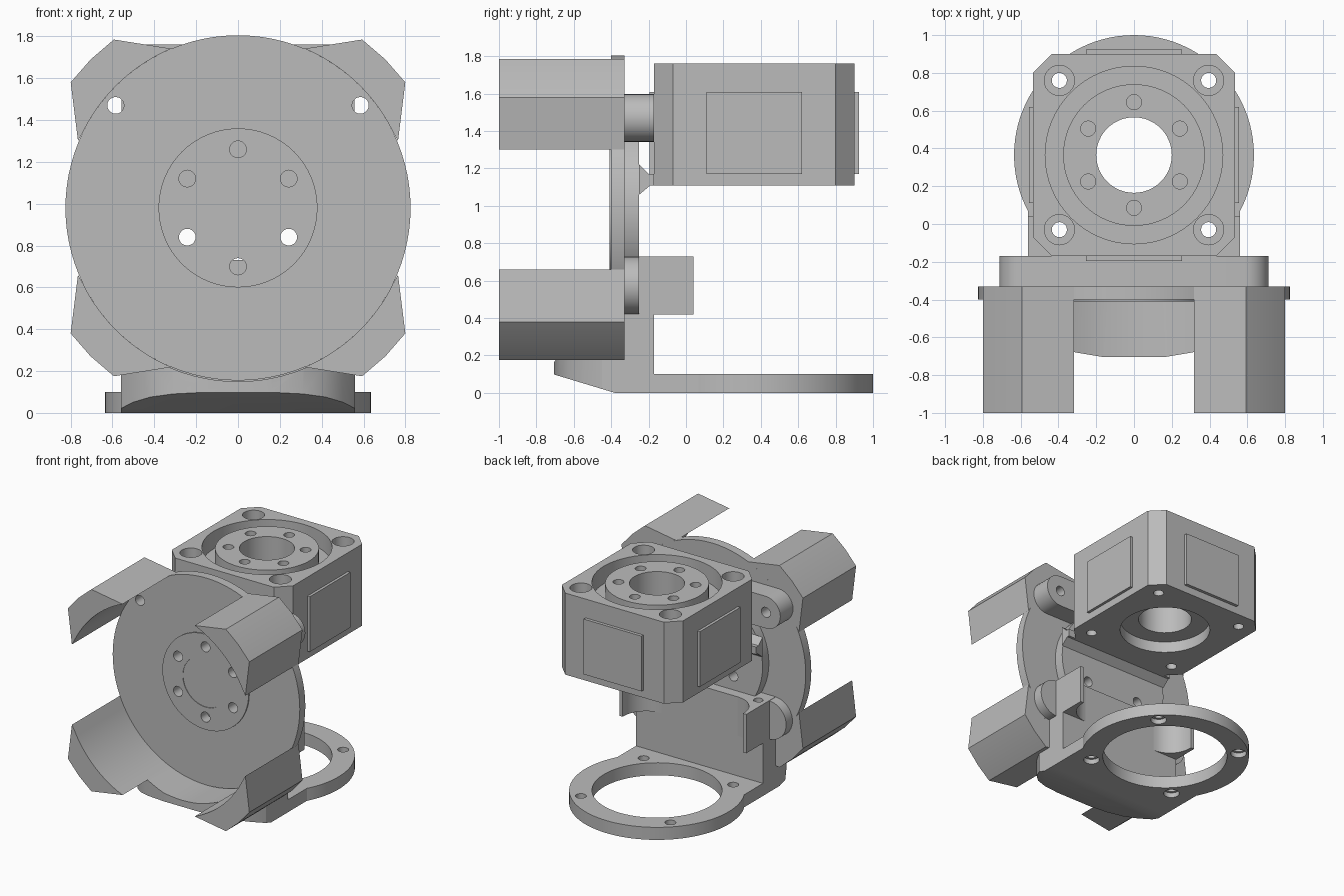
import bpy, bmesh
from math import cos, sin, pi, radians, atan2

if "Cube" in bpy.data.objects:
    bpy.data.objects.remove(bpy.data.objects["Cube"], do_unlink=True)

grey = bpy.data.materials.new("plain_grey")
grey.use_nodes = True
grey.diffuse_color = (0.5, 0.5, 0.5, 1)
grey.node_tree.nodes["Principled BSDF"].inputs["Base Color"].default_value = (0.5, 0.5, 0.5, 1)

PLACE = {"X": lambda a, b, t: (t, a, b),
         "Y": lambda a, b, t: (a, t, b),
         "Z": lambda a, b, t: (a, b, t)}


def prism(name, pts, lo, hi, axis):
    """Extrude a closed outline along one axis."""
    bm = bmesh.new()
    low = [bm.verts.new(PLACE[axis](a, b, lo)) for a, b in pts]
    high = [bm.verts.new(PLACE[axis](a, b, hi)) for a, b in pts]
    bm.faces.new(low)
    bm.faces.new(high)
    for i in range(len(pts)):
        j = (i + 1) % len(pts)
        bm.faces.new((low[i], low[j], high[j], high[i]))
    bmesh.ops.recalc_face_normals(bm, faces=bm.faces)
    mesh = bpy.data.meshes.new(name)
    bm.to_mesh(mesh)
    bm.free()
    mesh.materials.append(grey)
    ob = bpy.data.objects.new(name, mesh)
    bpy.context.collection.objects.link(ob)
    return ob


def arc(cx, cy, r, a0, a1, n):
    return [(cx + r * cos(a0 + (a1 - a0) * i / n), cy + r * sin(a0 + (a1 - a0) * i / n))
            for i in range(n + 1)]


def cylinder(name, cx, cy, r, lo, hi, axis, n=32):
    return prism(name, arc(cx, cy, r, 0, 2 * pi, n)[:-1], lo, hi, axis)


def box(name, x0, x1, y0, y1, z0, z1):
    return prism(name, [(x0, y0), (x1, y0), (x1, y1), (x0, y1)], z0, z1, "Z")


def combine(ob, others, operation="DIFFERENCE"):
    """Apply booleans one by one and drop the helpers."""
    bpy.context.view_layer.objects.active = ob
    for other in others:
        mod = ob.modifiers.new("cut", "BOOLEAN")
        mod.operation, mod.object, mod.solver = operation, other, "EXACT"
        bpy.ops.object.modifier_apply(modifier=mod.name)
        bpy.data.objects.remove(other, do_unlink=True)
    return ob


def drill(points, r, lo, hi, axis, n=20):
    return [cylinder("drill", a, b, r, lo, hi, axis, n) for a, b in points]


def bolt_circle(cx, cy):
    return [(cx + 0.28 * cos(pi / 2 + k * pi / 3), cy + 0.28 * sin(pi / 2 + k * pi / 3))
            for k in range(6)]


MID = 0.98     # height of the disc axis
BACK = 0.365   # depth of the upright axis
corners = [(sx * 0.395, BACK + sy * 0.395) for sx in (-1, 1) for sy in (-1, 1)]
ears = [(-0.585, 1.47), (0.585, 1.47)]

# Front disc with its raised hub and the thicker body behind
disc = cylinder("front_disc", 0, MID, 0.825, -0.4, -0.33, "Y", 96)
combine(disc, drill(ears, 0.04, -0.6, 0, "Y") + drill(bolt_circle(0, MID), 0.04, -0.6, 0, "Y"))
hub = cylinder("disc_hub", 0, MID, 0.38, -0.41, -0.4, "Y", 64)
combine(hub, drill(bolt_circle(0, MID), 0.04, -0.6, 0, "Y")
        + drill([(0, MID)], 0.2, -0.6, -0.406, "Y", 48))
body = cylinder("disc_body", 0, MID, 0.5, -0.33, -0.25, "Y", 64)
combine(body, drill(bolt_circle(0, MID), 0.04, -0.6, 0, "Y"))

# Four claws: outer faceted corner, hollowed by the disc radius
a_in = atan2(0.32, 0.765)
section = ([(0.765, 0.32)] + arc(0, 0, 1.0, atan2(0.6, 0.8), atan2(0.8, 0.59), 2)
           + arc(0, 0, 0.825, pi / 2 - a_in, a_in, 14)[:-1])
for sx, side in ((1, "left"), (-1, "right")):
    for sz, level in ((1, "upper"), (-1, "lower")):
        prism(f"{level}_{side}_claw", [(sx * a, MID + sz * b) for a, b in section],
              -1, -0.33, "Y")

# Upper mounting bar with round ends
bar = prism("upper_mount_bar", arc(0.585, 1.47, 0.128, -pi / 2, pi / 2, 16)
            + arc(-0.585, 1.47, 0.128, pi / 2, 3 * pi / 2, 16), -0.33, -0.17, "Y")
combine(bar, drill(ears, 0.04, -0.6, 0, "Y"))

# Lip under the housing with its sloped gussets
prism("housing_lip", [(-0.25, 1.06), (-0.19, 1.11), (-0.17, 1.11), (-0.17, 1.17),
                      (-0.2, 1.17), (-0.25, 1.22)], -0.5, 0.5, "X")

# Upper housing: chamfered square block with pocket, recess and holes
w, c = 0.535, 0.1
outline = []
for sx, sy in ((1, 1), (-1, 1), (-1, -1), (1, -1)):
    pair = [(sx * w, BACK + sy * (w - c)), (sx * (w - c), BACK + sy * w)]
    outline += pair if sx * sy > 0 else pair[::-1]
housing = prism("upper_housing", outline, 1.11, 1.76, "Z")
combine(housing, drill([(0, BACK)], 0.47, 1.62, 2, "Z", 64)
        + drill([(0, BACK)], 0.34, 1, 1.2, "Z", 48)
        + drill([(0, BACK)], 0.2, 1, 2, "Z", 48)
        + drill(corners, 0.08, 1.68, 2, "Z", 24)
        + drill(corners, 0.04, 1, 2, "Z"))
ring = cylinder("housing_rotor", 0, BACK, 0.375, 1.62, 1.75, "Z", 64)
combine(ring, drill([(0, BACK)], 0.2, 1.5, 2, "Z", 48)
        + drill(bolt_circle(0, BACK), 0.04, 1.66, 2, "Z"))

# Shallow raised pads on the four housing sides
for s, side in ((1, "left"), (-1, "right")):
    box(f"{side}_pad", *sorted((s * 0.53, s * 0.557)), BACK - 0.255, BACK + 0.255, 1.17, 1.61)
for s, side in ((1, "rear"), (-1, "front")):
    y0, y1 = sorted((BACK + s * 0.53, BACK + s * 0.56))
    box(f"{side}_pad", -0.255, 0.255, y0, y1, 1.17, 1.61)

# Base: ring foot, connecting slab and curved front tongue
base = cylinder("base_bracket", 0, BACK, 0.635, 0, 0.1, "Z", 96)
slab = box("slab", -0.56, 0.56, -0.3, BACK - 0.2, 0, 0.1)
half = [(0.56, -0.45), (0.5, -0.55), (0.42, -0.63), (0.31, -0.68), (0.16, -0.705)]
tongue = prism("tongue", half + [(-a, b) for a, b in half[::-1]]
               + [(-0.56, -0.25), (0.56, -0.25)], 0, 0.23, "Z")
slope = prism("slope", [(-0.38, 0), (-0.8, 0.127), (-0.8, -0.1), (-0.38, -0.1)], -1, 1, "X")
scoop = cylinder("scoop", 0, MID, 0.83, -1, -0.33, "Y", 96)
combine(tongue, [slope, scoop])
wall = box("wall", -0.56, 0.56, -0.329, -0.17, 0.02, 0.73)
combine(base, [slab, tongue, wall], "UNION")
combine(base, drill([(0, BACK)], 0.47, -1, 0.5, "Z", 64)
        + drill(corners, 0.04, -1, 0.5, "Z")
        + drill(corners, 0.06, -1, 0.04, "Z")
        + drill([(-0.49, -0.21), (0.49, -0.21)], 0.035, 0.6, 1, "Z"))

# Lower side lugs and filleted ears on the wall
fillet = arc(0.335, 0.025, 0.195, 0, -pi / 2, 10)
for s, side in ((1, "left"), (-1, "right")):
    cylinder(f"lower_{side}_lug", s * 0.555, 0.575, 0.153, -0.33, -0.25, "Y", 40)
    ear = [(0.56, -0.18), (0.56, 0.04), (0.53, 0.04)] + fillet + [(0.335, -0.18)]
    prism(f"lower_{side}_ear", [(s * a, b) for a, b in ear], 0.42, 0.73, "Z")

# Smooth round walls, keep the hard edges
for ob in bpy.context.collection.objects:
    ob.select_set(ob.type == "MESH" and grey.name in ob.data.materials)
bpy.ops.object.shade_smooth_by_angle(angle=radians(25))
